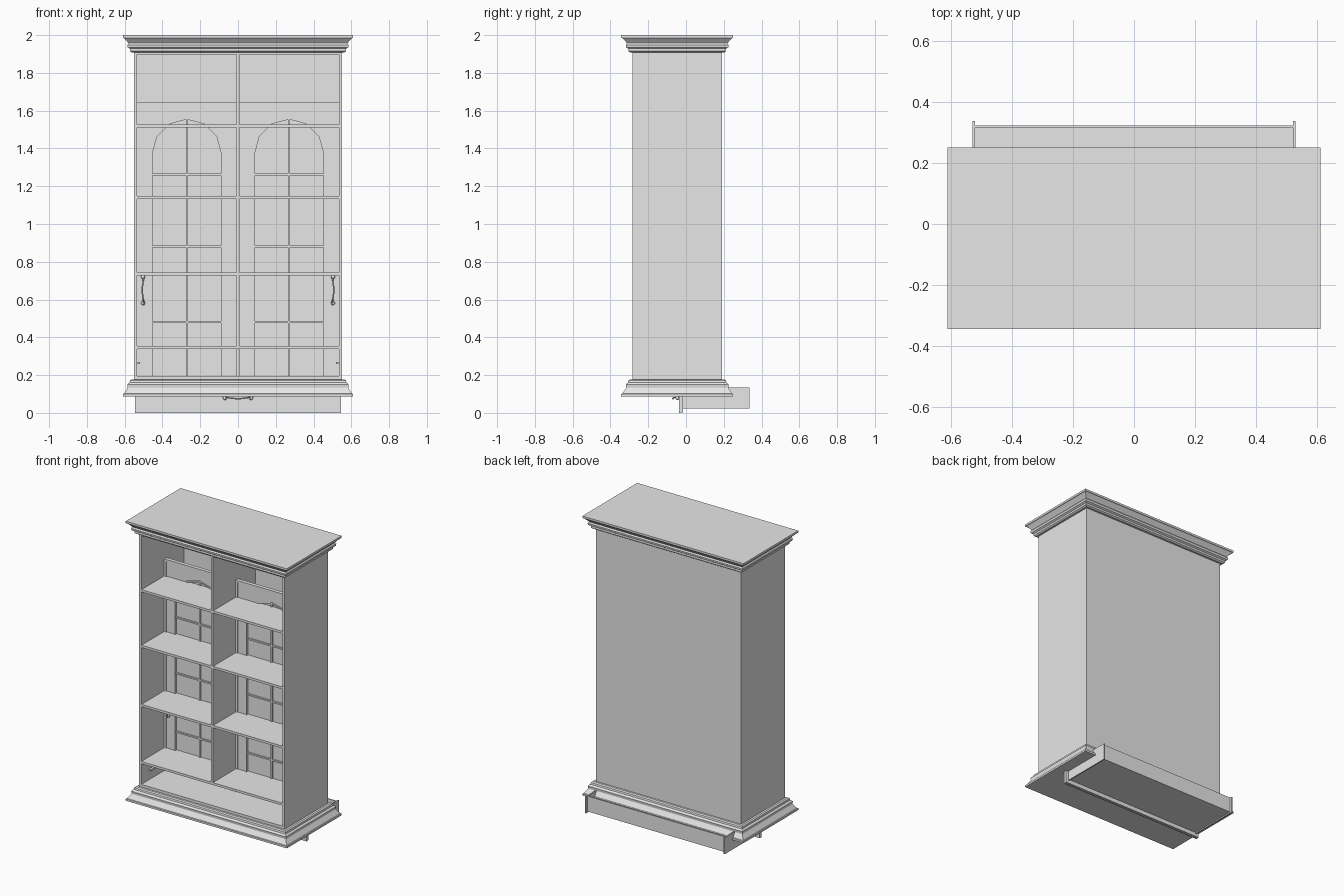
import bpy, bmesh, math
from mathutils import Vector

old = bpy.data.objects.get("Cube")
if old:
    bpy.data.objects.remove(old)

grey = bpy.data.materials.new("plain_grey")
grey.use_nodes = True
grey.diffuse_color = (0.8, 0.8, 0.8, 1)
grey.node_tree.nodes["Principled BSDF"].inputs["Base Color"].default_value = (0.8, 0.8, 0.8, 1)

HALF_W, FRONT, BACK = 0.55, -0.283, 0.19     # carcass footprint
BOARD = 0.016                                # board thickness
DOOR_Y = -0.03                               # front plane of doors and drawer


def finish(name, bm):
    bmesh.ops.recalc_face_normals(bm, faces=bm.faces)
    mesh = bpy.data.meshes.new(name)
    bm.to_mesh(mesh)
    bm.free()
    mesh.materials.append(grey)
    obj = bpy.data.objects.new(name, mesh)
    bpy.context.collection.objects.link(obj)
    return obj


def box(name, x, y, z):
    """Box from three (min, max) ranges."""
    bm = bmesh.new()
    bmesh.ops.create_cube(bm, size=1)
    for v in bm.verts:
        v.co = [r[0] if c < 0 else r[1] for c, r in zip(v.co, (x, y, z))]
    return finish(name, bm)


def moulding(name, profile):
    """Stacked rectangles around the carcass from (overhang, height) pairs."""
    bm = bmesh.new()
    rings = []
    for o, z in profile:
        x, f, b = HALF_W + o, FRONT - o, BACK + o
        rings.append([bm.verts.new(p) for p in ((-x, f, z), (x, f, z), (x, b, z), (-x, b, z))])
    for lower, upper in zip(rings, rings[1:]):
        for i in range(4):
            j = (i + 1) % 4
            bm.faces.new((lower[i], lower[j], upper[j], upper[i]))
    bm.faces.new(rings[0])
    bm.faces.new(rings[-1])
    return finish(name, bm)


def plate(name, loops, y0, y1):
    """Flat plate in the xz plane; a second loop cuts a hole."""
    bm = bmesh.new()
    edges = []
    for loop in loops:
        vs = [bm.verts.new((x, y0, z)) for x, z in loop]
        edges += [bm.edges.new((vs[i - 1], vs[i])) for i in range(len(vs))]
    bmesh.ops.triangle_fill(bm, edges=edges, use_beauty=True, normal=(0, -1, 0))
    bmesh.ops.dissolve_limit(bm, angle_limit=0.01, verts=bm.verts, edges=bm.edges)
    out = bmesh.ops.extrude_face_region(bm, geom=list(bm.faces))
    moved = [g for g in out["geom"] if isinstance(g, bmesh.types.BMVert)]
    bmesh.ops.translate(bm, verts=moved, vec=(0, y1 - y0, 0))
    return finish(name, bm)


def rect(x0, x1, z0, z1, inset=0):
    return [(x0 + inset, z0 + inset), (x1 - inset, z0 + inset),
            (x1 - inset, z1 - inset), (x0 + inset, z1 - inset)]


def arch(cx, radius, bottom, spring):
    pts = [(cx - radius, bottom), (cx + radius, bottom)]
    for i in range(7):
        a = math.pi * i / 6
        pts.append((cx + radius * math.cos(a), spring + radius * math.sin(a)))
    return pts


def bail_handle(name, centre, along, sag):
    """Bail pull: a bowed rod between two round posts."""
    centre, along, sag = Vector(centre), Vector(along), Vector(sag)
    out = Vector((0, -0.035, 0))
    curve = bpy.data.curves.new(name, "CURVE")
    curve.dimensions = "3D"
    curve.bevel_depth, curve.bevel_resolution = 0.004, 1
    curve.use_fill_caps = True
    spline = curve.splines.new("POLY")
    count = 13
    spline.points.add(count - 1)
    for i, p in enumerate(spline.points):
        t = 2 * i / (count - 1) - 1
        bow = (1 - t ** 4)
        p.co = (*(centre + along * t + out * bow + sag * math.cos(t * math.pi)), 1)
    obj = bpy.data.objects.new(name, curve)
    bpy.context.collection.objects.link(obj)
    bpy.ops.object.select_all(action="DESELECT")
    obj.select_set(True)
    bpy.context.view_layer.objects.active = obj
    bpy.ops.object.convert(target="MESH")
    obj.data.materials.clear()
    obj.data.materials.append(grey)
    for s in (-1, 1):
        bm = bmesh.new()
        bmesh.ops.create_uvsphere(bm, u_segments=10, v_segments=6, radius=0.011)
        bmesh.ops.translate(bm, verts=bm.verts, vec=centre + along * 0.88 * s + out * 0.3)
        post = finish(name + "_post", bm)
        post.select_set(True)
    bpy.ops.object.shade_smooth_by_angle(angle=math.radians(40))


# Cornice and plinth
moulding("cornice", [(0.012, 1.908), (0.022, 1.915), (0.022, 1.928), (0.034, 1.935), (0.036, 1.948),
                     (0.03, 1.957), (0.036, 1.965), (0.053, 1.984), (0.06, 1.986), (0.06, 2.0)])
moulding("plinth", [(0.06, 0.087), (0.06, 0.1), (0.054, 0.102), (0.034, 0.132), (0.034, 0.136),
                    (0.036, 0.15), (0.03, 0.157), (0.024, 0.16), (0.022, 0.172), (0.014, 0.178)])

# Carcass boards
inner = HALF_W - BOARD
for side, s in (("right", -1), ("left", 1)):
    box(side + "_side", sorted((s * inner, s * HALF_W)), (FRONT, BACK), (0.17, 1.92))
box("back_panel", (-inner, inner), (BACK - 0.012, BACK), (0.17, 1.92))
box("top_board", (-inner, inner), (FRONT, BACK - 0.012), (1.898, 1.915))
box("floor_board", (-inner, inner), (FRONT, BACK - 0.012), (0.17, 0.196))
box("divider", (-BOARD / 2, BOARD / 2), (FRONT, BACK - 0.012), (0.345, 1.898))

# Shelves; the lowest spans the full width above the drawer space
box("drawer_shelf", (-inner, inner), (FRONT, BACK - 0.012), (0.337, 0.353))
for z in (0.735, 1.14, 1.52):
    for side, s in (("right", -1), ("left", 1)):
        box(side + "_shelf", sorted((s * BOARD / 2, s * inner)),
            (FRONT + 0.002, BACK - 0.012), (z - BOARD / 2, z + BOARD / 2))

# Arched glazed doors
DOOR_BOTTOM, DOOR_TOP, SILL, SPRING, RADIUS = 0.095, 1.645, 0.18, 1.372, 0.192
for side, s in (("right", -1), ("left", 1)):
    x0, x1 = sorted((s * 0.008, s * 0.534))
    cx = (x0 + x1) / 2
    outline = rect(x0, x1, DOOR_BOTTOM, DOOR_TOP)
    window = arch(cx, RADIUS, SILL, SPRING)
    plate(side + "_door_frame", [outline, window], DOOR_Y, DOOR_Y + 0.02)
    plate(side + "_door_rim", [outline, rect(x0, x1, DOOR_BOTTOM, DOOR_TOP, 0.013)],
          DOOR_Y - 0.006, DOOR_Y)
    plate(side + "_window_trim", [window, arch(cx, RADIUS - 0.01, SILL + 0.01, SPRING)],
          DOOR_Y - 0.004, DOOR_Y + 0.02)
    plate(side + "_window_pane", [window], DOOR_Y + 0.012, DOOR_Y + 0.016)
    box(side + "_upright_bar", (cx - 0.005, cx + 0.005), (DOOR_Y + 0.002, DOOR_Y + 0.014),
        (SILL, SPRING + RADIUS - 0.005))
    for z in (0.48, 0.88, 1.262):
        box(side + "_cross_bar", (cx - RADIUS + 0.005, cx + RADIUS - 0.005),
            (DOOR_Y + 0.002, DOOR_Y + 0.014), (z - 0.005, z + 0.005))
    bail_handle(side + "_door_handle", (s * 0.503, DOOR_Y, 0.65), (0, 0, 0.078), (s * 0.004, 0, 0))
    # Small stop bracket in the drawer space
    box(side + "_bracket", sorted((s * 0.518, s * inner)), (-0.2, -0.04), (0.258, 0.27))

# Drawer, lowered and pushed through below the plinth
plate("drawer_front", [rect(-0.545, 0.545, 0.003, 0.15)], DOOR_Y, DOOR_Y + 0.014)
plate("drawer_rim", [rect(-0.545, 0.545, 0, 0.15), rect(-0.545, 0.545, 0, 0.15, 0.016)],
      DOOR_Y - 0.006, DOOR_Y + 0.002)
for side, s in (("right", -1), ("left", 1)):
    box(side + "_drawer_side", sorted((s * 0.52, s * 0.528)), (DOOR_Y, 0.337), (0.022, 0.135))
box("drawer_back", (-0.52, 0.52), (0.315, 0.323), (0.03, 0.135))
box("drawer_bottom", (-0.52, 0.52), (DOOR_Y, 0.32), (0.03, 0.038))
bail_handle("drawer_handle", (0, DOOR_Y - 0.004, 0.079), (0.078, 0, 0), (0, 0, -0.004))
